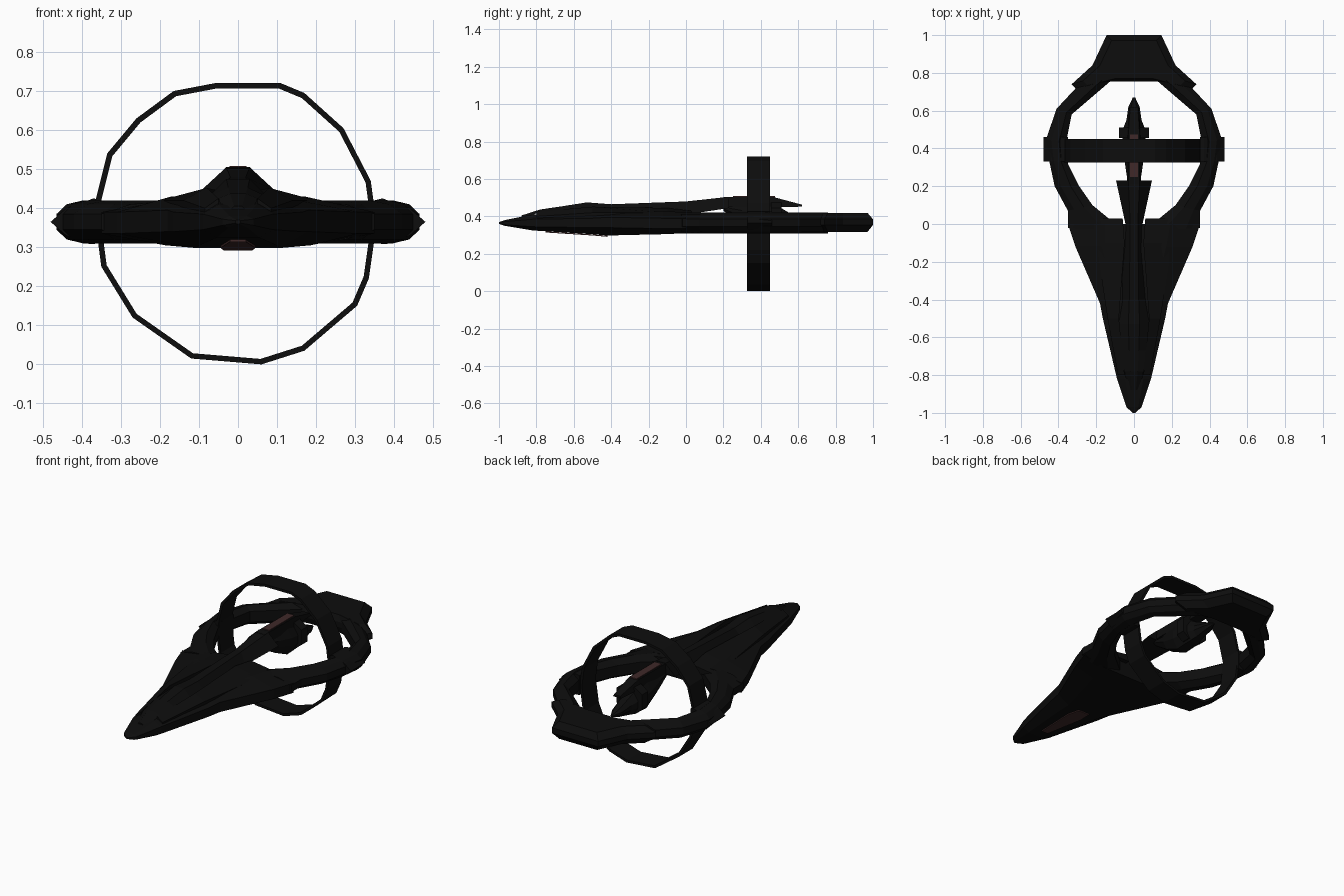
import bpy

if "Cube" in bpy.data.objects:
    bpy.data.objects.remove(bpy.data.objects["Cube"])


def material(name, rgb):
    m = bpy.data.materials.new(name)
    m.diffuse_color = (*rgb, 1)
    m.use_nodes = True
    m.node_tree.nodes["Principled BSDF"].inputs["Base Color"].default_value = m.diffuse_color
    return m


BLACK = material("hull black", (0.004, 0.004, 0.004))
RED = material("dull red panel", (0.05, 0.022, 0.022))


def loft(name, rings, mat=BLACK, closed=False):
    """Skin equal-length closed point rings; cap the ends or join them up."""
    n, k = len(rings[0]), len(rings)
    verts = [p for r in rings for p in r]
    faces = []
    for i in range(k if closed else k - 1):
        a, b = i * n, ((i + 1) % k) * n
        for j in range(n):
            q = (j + 1) % n
            faces.append((a + j, a + q, b + q, b + j))
    if not closed:
        faces += [tuple(reversed(range(n))), tuple(range((k - 1) * n, k * n))]
    me = bpy.data.meshes.new(name)
    me.from_pydata(verts, [], faces)
    ob = bpy.data.objects.new(name, me)
    bpy.context.collection.objects.link(ob)
    me.materials.append(mat)
    # consistent outward normals
    import bmesh
    bm = bmesh.new()
    bm.from_mesh(me)
    bmesh.ops.recalc_face_normals(bm, faces=bm.faces)
    bm.to_mesh(me)
    bm.free()
    return ob


def mirrored(half, y):
    """Half profile (x, z) from top to bottom, mirrored about x = 0."""
    return [(x, y, z) for x, z in half] + [(-x, y, z) for x, z in reversed(half)]


# Main wedge hull: y, half width, top, edge top, edge bottom, bottom
hull = [(-1.0, .006, .37, .368, .362, .36), (-.97, .04, .38, .372, .356, .35),
        (-.82, .09, .41, .385, .345, .325), (-.5, .165, .425, .39, .34, .305),
        (-.42, .18, .43, .395, .34, .298), (-.12, .31, .43, .39, .335, .305),
        (0, .35, .42, .39, .335, .31)]
loft("main_hull", [mirrored([(w * .55, t), (w, et), (w, eb), (w * .6, b)], y)
                   for y, w, t, et, eb, b in hull])

# Raised spine above the hull: y, half top, half bottom, top, bottom
spine = [(-.88, .01, .035, .405, .38), (-.78, .02, .05, .437, .425),
         (-.67, .025, .075, .453, .43), (-.53, .03, .085, .475, .42),
         (-.4, .025, .08, .465, .41), (0, .02, .045, .48, .41),
         (.23, .03, .095, .505, .445)]
loft("upper_spine", [mirrored([(a, t), (b, u)], y) for y, a, b, t, u in spine])

# Angled cowl plates each side of the spine
for s, side in ((1, "right"), (-1, "left")):
    cowl = [(-.8, .05, .085, .425, .40), (-.5, .08, .14, .452, .42),
            (-.1, .05, .2, .445, .42), (.03, .06, .2, .43, .41)]
    loft(side + "_cowl", [[(s * a, y, t), (s * b, y, u), (s * b, y, u - .02), (s * a, y, u - .02)]
                          for y, a, b, t, u in cowl])

# Horizontal ring arms: inner (x, y), outer (x, y)
arm = [((.05, -.04), (.35, -.02)), ((.22, .10), (.35, .07)), ((.29, .2), (.42, .2)),
       ((.35, .32), (.45, .34)), ((.36, .43), (.465, .45)), ((.33, .58), (.41, .61)),
       ((.12, .76), (.27, .76))]
section = [(0, .395), (.35, .42), (.75, .41), (1, .385),
           (1, .345), (.75, .32), (.35, .31), (0, .335)]
for s, side in ((1, "right"), (-1, "left")):
    loft(side + "_ring_arm",
         [[(s * (i[0] + (o[0] - i[0]) * t), i[1] + (o[1] - i[1]) * t, z) for t, z in section]
          for i, o in arm])
    # Clamp where the two rings meet
    clamp = [(.35, .42), (.37, .425), (.44, .40), (.48, .365), (.44, .33), (.38, .308), (.35, .31)]
    loft(side + "_clamp", [[(s * x, y, z) for x, z in clamp] for y in (.33, .46)])

# Stern block closing the ring
stern = [(.12, .755), (.30, .71), (.33, .74), (.22, .84), (.145, 1.0)]
outline = stern + [(-x, y) for x, y in reversed(stern)]
loft("stern_block", [[(x * f, .84 + (y - .84) * f, z) for x, y in outline]
                     for f, z in ((.82, .318), (1, .355), (1, .385), (.82, .418))])

# Thin faceted vertical ring
hoop = [(-.06, .72), (.11, .72), (.17, .695), (.27, .605), (.34, .47), (.355, .36),
        (.335, .22), (.305, .15), (.17, .035), (.06, 0), (-.12, .015), (-.27, .12),
        (-.35, .25), (-.37, .40), (-.335, .54), (-.26, .63), (-.165, .70)]


def inner(p, d):
    return p[0] * (1 - d / .36), .36 + (p[1] - .36) * (1 - d / .36)


rings = []
for p in hoop:
    q = inner(p, .014)
    rings.append([(p[0], .325, p[1]), (p[0], .45, p[1]), (q[0], .45, q[1]), (q[0], .325, q[1])])
loft("vertical_ring", rings, closed=True)

# Suspended pod inside the rings: y, half width, top, bottom
pod = [(.2, .03, .46, .43), (.3, .045, .47, .36), (.4, .06, .47, .315), (.5, .06, .45, .32),
       (.55, .04, .42, .33), (.62, .03, .39, .345), (.67, .006, .37, .36)]
loft("pod_body", [mirrored([(w * .5, t), (w, t * .65 + b * .35), (w, t * .35 + b * .65), (w * .5, b)], y)
                  for y, w, t, b in pod])
loft("pod_collar", [mirrored([(.035, .475), (.08, .445), (.08, .36), (.04, .33)], y)
                    for y in (.455, .51)])

# Fin along the top of the pod
fin = [(.2, .03, .503, .45), (.47, .03, .503, .45), (.62, .02, .463, .452)]
loft("pod_fin", [mirrored([(w, t), (w + .006, b)], y) for y, w, t, b in fin])

# Red panels on the pod roof and under the nose
loft("roof_panel", [mirrored([(.022, .508), (.022, .502)], y) for y in (.25, .475)], RED)
belly = [(-.75, .02, .320), (-.5, .045, .304), (-.42, .035, .297)]
loft("belly_panel", [mirrored([(w, z), (w, z - .006)], y) for y, w, z in belly], RED)
